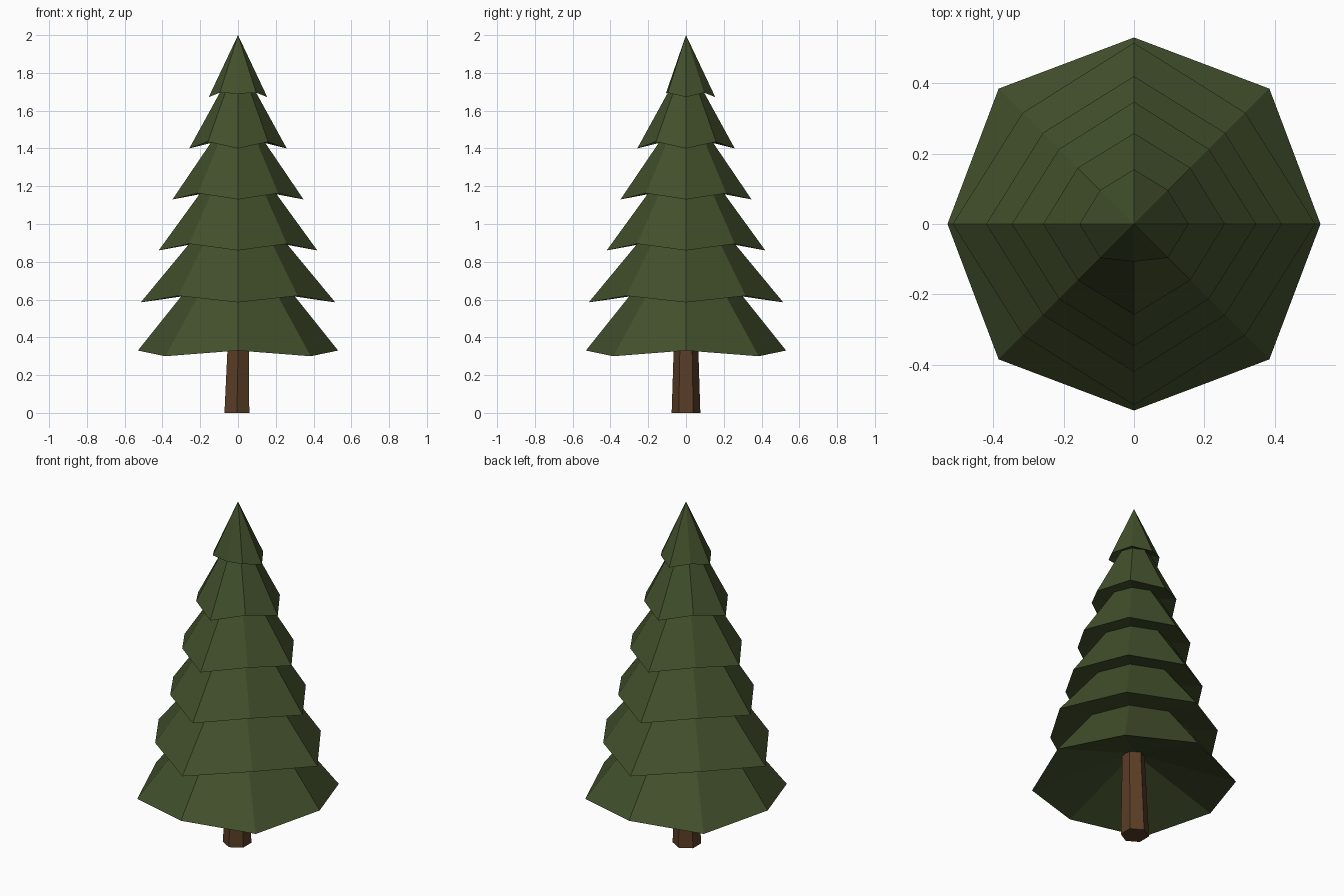
import bpy, bmesh, math
from mathutils import Vector

if "Cube" in bpy.data.objects:
    bpy.data.objects.remove(bpy.data.objects["Cube"])


def material(name, rgb):
    m = bpy.data.materials.new(name)
    m.diffuse_color = (*rgb, 1)
    m.use_nodes = True
    m.node_tree.nodes["Principled BSDF"].inputs["Base Color"].default_value = m.diffuse_color
    return m


def finish(bm, name, mat):
    bmesh.ops.recalc_face_normals(bm, faces=bm.faces)
    me = bpy.data.meshes.new(name)
    bm.to_mesh(me)
    bm.free()
    me.materials.append(mat)
    ob = bpy.data.objects.new(name, me)
    bpy.context.collection.objects.link(ob)


def add_ring(bm, n, start, fn):
    """fn(i) gives radius, height of corner i"""
    out = []
    for i in range(n):
        a = start + 2 * math.pi * i / n
        r, z = fn(i)
        out.append(bm.verts.new((r * math.cos(a), r * math.sin(a), z)))
    return out


def bridge(bm, a, b):
    n = len(a)
    for i in range(n):
        j = (i + 1) % n
        bm.faces.new((a[i], a[j], b[j], b[i]))


def fan(bm, ring, tip):
    for i in range(len(ring)):
        bm.faces.new((ring[i], ring[(i + 1) % len(ring)], tip))


green = material("needles", (0.055, 0.08, 0.025))
brown = material("bark", (0.1, 0.047, 0.019))

# Foliage: stacked skirts; each has a rim (corner radius, z, diagonal radius, z)
# and a narrower neck (radius, z) tucked under the next skirt
tiers = [
    (0.53, 0.33, 0.544, 0.30, 0.29, 0.63),
    (0.515, 0.585, 0.447, 0.62, 0.25, 0.905),
    (0.42, 0.86, 0.366, 0.895, 0.195, 1.17),
    (0.347, 1.13, 0.301, 1.163, 0.137, 1.44),
    (0.258, 1.40, 0.226, 1.435, 0.088, 1.71),
    (0.155, 1.672, 0.136, 1.695, 0, 2.0),
]
bm = bmesh.new()
prev = None
for r, z, rd, zd, neck_r, neck_z in tiers:
    rim = add_ring(bm, 8, 0, lambda i: (rd, zd) if i % 2 else (r, z))
    if prev:
        bridge(bm, prev, rim)
    else:
        fan(bm, rim, bm.verts.new((0, 0, 0.5)))  # hollow underside
    if neck_r:
        prev = add_ring(bm, 8, 0, lambda i: (neck_r, neck_z))
        bridge(bm, rim, prev)
    else:
        rim[6].co = Vector((0, -0.107, 1.69))  # shorter front corner of the top skirt
        fan(bm, rim, bm.verts.new((0, 0, neck_z)))
finish(bm, "foliage", green)

# Trunk: tapered six-sided post
bm = bmesh.new()
low = add_ring(bm, 6, math.pi / 2, lambda i: (0.076, 0))
top = add_ring(bm, 6, math.pi / 2, lambda i: (0.06, 0.5))
for v in low:
    v.co.x -= 0.006
for v in top:
    v.co.x += 0.004
bridge(bm, low, top)
bm.faces.new(low)
bm.faces.new(top)
finish(bm, "trunk", brown)
